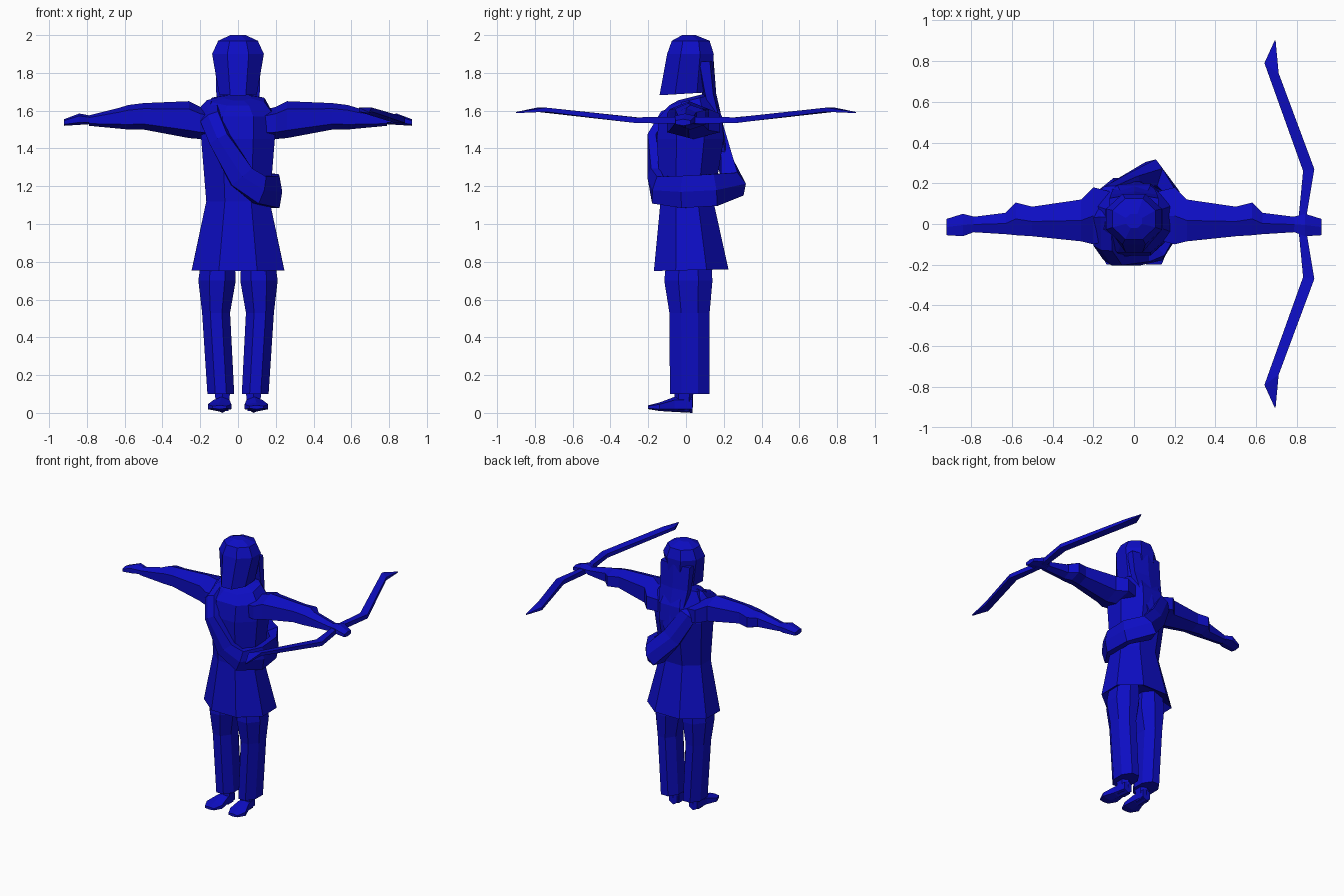
import bpy, bmesh, math
from mathutils import Vector

blue = bpy.data.materials.new("deep_blue")
blue.diffuse_color = (0.004, 0.004, 0.55, 1)


def ring(axis, pos, a0, a1, b0, b1, n=8, tilt=0.0):
    """Polygon ring filling the box a0..a1 by b0..b1, across the given axis."""
    pts = []
    k = 1 / math.cos(math.pi / n)
    for i in range(n):
        t = 2 * math.pi * (i + 0.5) / n
        c = max(-1, min(1, math.cos(t) * k))
        s = max(-1, min(1, math.sin(t) * k))
        a = (a0 + a1) / 2 + c * (a1 - a0) / 2
        b = (b0 + b1) / 2 + s * (b1 - b0) / 2
        if axis == 'x':
            pts.append((pos, a, b))
        elif axis == 'y':
            pts.append((a, pos, b))
        else:
            pts.append((a, b, pos + tilt * b))
    return pts


def loft(name, rings, closed=False, side=1):
    """Skin a row of rings, capping the ends unless the row is a loop."""
    bm = bmesh.new()
    rows = [[bm.verts.new((p[0] * side, p[1], p[2])) for p in r] for r in rings]
    n = len(rows[0])
    for i in range(len(rows) if closed else len(rows) - 1):
        a, b = rows[i], rows[(i + 1) % len(rows)]
        for j in range(n):
            bm.faces.new((a[j], a[(j + 1) % n], b[(j + 1) % n], b[j]))
    if not closed:
        bm.faces.new(rows[0])
        bm.faces.new(rows[-1])
    bmesh.ops.recalc_face_normals(bm, faces=bm.faces)
    me = bpy.data.meshes.new(name)
    bm.to_mesh(me)
    bm.free()
    me.materials.append(blue)
    ob = bpy.data.objects.new(name, me)
    bpy.context.collection.objects.link(ob)
    return ob


# Tunic: flared skirt, waist, chest and sloping shoulders
loft("tunic", [ring('z', z, -w, w, f, b, 8, t) for z, w, f, b, t in [
    (0.82, 0.15, -0.10, 0.13, 0),
    (0.755, 0.245, -0.17, 0.225, 0.02),
    (1.12, 0.168, -0.135, 0.145, 0),
    (1.45, 0.195, -0.155, 0.20, 0),
    (1.57, 0.195, -0.14, 0.19, 0),
    (1.65, 0.14, -0.09, 0.14, 0.25),
    (1.665, 0.07, -0.04, 0.09, 0.25)]])

# Hood, open gap below the chin
loft("hood", [ring('z', z, -w, w, f, b, 8, t) for z, w, f, b, t in [
    (1.73, 0.06, -0.08, 0.09, 0),
    (1.69, 0.10, -0.14, 0.14, 0.06),
    (1.90, 0.137, -0.10, 0.147, 0),
    (1.97, 0.105, -0.075, 0.125, 0),
    (2.00, 0.04, -0.02, 0.05, 0)]])

# Pointed cloth hanging from the back of the hood
loft("hood_tail", [ring('z', z, -w, w, f, b, 6) for z, w, f, b in [
    (1.86, 0.12, 0.05, 0.147),
    (1.69, 0.115, 0.085, 0.16),
    (1.56, 0.10, 0.12, 0.19),
    (1.34, 0.02, 0.19, 0.22)]])

# Sash: shoulder to hip and up the back; x, y, z, half width, half thickness
path = [(-0.15, 0.03, 1.63, 0.05, 0.03),
        (-0.145, -0.11, 1.56, 0.055, 0.03),
        (-0.10, -0.175, 1.45, 0.055, 0.03),
        (0.02, -0.175, 1.25, 0.07, 0.03),
        (0.12, -0.155, 1.18, 0.075, 0.03),
        (0.205, -0.02, 1.17, 0.085, 0.03),
        (0.195, 0.15, 1.18, 0.085, 0.03),
        (0.09, 0.26, 1.21, 0.075, 0.06),
        (-0.03, 0.21, 1.35, 0.07, 0.035),
        (-0.13, 0.16, 1.52, 0.06, 0.03)]
sections = []
for i, p in enumerate(path):
    c = Vector(p[:3])
    tan = (Vector(path[(i + 1) % len(path)][:3]) - Vector(path[i - 1][:3])).normalized()
    out = c - Vector((0, 0.03, min(c.z, 1.38)))
    out = (out - tan * out.dot(tan)).normalized()
    wide = tan.cross(out)
    w, t = p[3], p[4]
    sections.append([c + wide * w * u + out * t * v for u, v in
                     ((-1, -1), (-1, 0.5), (0, 1), (1, 0.5), (1, -1))])
loft("sash", sections, closed=True)

for side, label in ((1, "left"), (-1, "right")):
    # Sleeve tapering past the elbow: x, y range, z range
    loft(label + "_sleeve", [ring('x', x, f, b, lo, hi, 6) for x, f, b, lo, hi in [
        (0.12, -0.08, 0.16, 1.45, 1.60),
        (0.20, -0.10, 0.18, 1.45, 1.62),
        (0.26, -0.085, 0.12, 1.455, 1.65),
        (0.50, -0.06, 0.085, 1.50, 1.64),
        (0.58, -0.055, 0.105, 1.50, 1.63),
        (0.63, -0.05, 0.055, 1.505, 1.615),
        (0.79, -0.04, 0.035, 1.52, 1.575)]], side=side)
    # Hand
    loft(label + "_hand", [ring('x', x, f, b, lo, hi, 6) for x, f, b, lo, hi in [
        (0.76, -0.03, 0.03, 1.53, 1.57),
        (0.84, -0.06, 0.05, 1.525, 1.585),
        (0.92, -0.055, 0.025, 1.52, 1.555)]], side=side)
    # Trouser leg: z, x range, y range
    loft(label + "_leg", [ring('z', z, a, b, f, k, 8) for z, a, b, f, k in [
        (0.85, 0.02, 0.19, -0.10, 0.13),
        (0.70, 0.012, 0.21, -0.115, 0.14),
        (0.53, 0.042, 0.19, -0.088, 0.125),
        (0.10, 0.02, 0.162, -0.085, 0.125)]], side=side)
    # Ankle and shoe
    loft(label + "_ankle", [ring('z', z, a, b, f, k, 6) for z, a, b, f, k in [
        (0.14, 0.04, 0.125, -0.06, 0.04),
        (0.01, 0.05, 0.115, -0.06, 0.035)]], side=side)
    loft(label + "_shoe", [ring('y', y, a, b, lo, hi, 6) for y, a, b, lo, hi in [
        (0.035, 0.05, 0.115, 0.0, 0.09),
        (-0.06, 0.045, 0.13, 0.005, 0.085),
        (-0.14, 0.035, 0.16, 0.01, 0.055),
        (-0.20, 0.06, 0.135, 0.02, 0.04)]], side=side)

# Bow: bent limbs mirrored about the grip; inner x/y, outer x/y, z, half height
limb = [(0.805, 0.0, 0.84, 0.0, 1.548, 0.018),
        (0.83, 0.26, 0.885, 0.27, 1.55, 0.015),
        (0.64, 0.79, 0.71, 0.74, 1.605, 0.011),
        (0.69, 0.90, 0.695, 0.90, 1.59, 0.003)]
full = [(a, -b, c, -d, z, h) for a, b, c, d, z, h in limb[:0:-1]] + limb
loft("bow", [[(a, b, z - h), (c, d, z - h), (c, d, z + h), (a, b, z + h)]
             for a, b, c, d, z, h in full])
